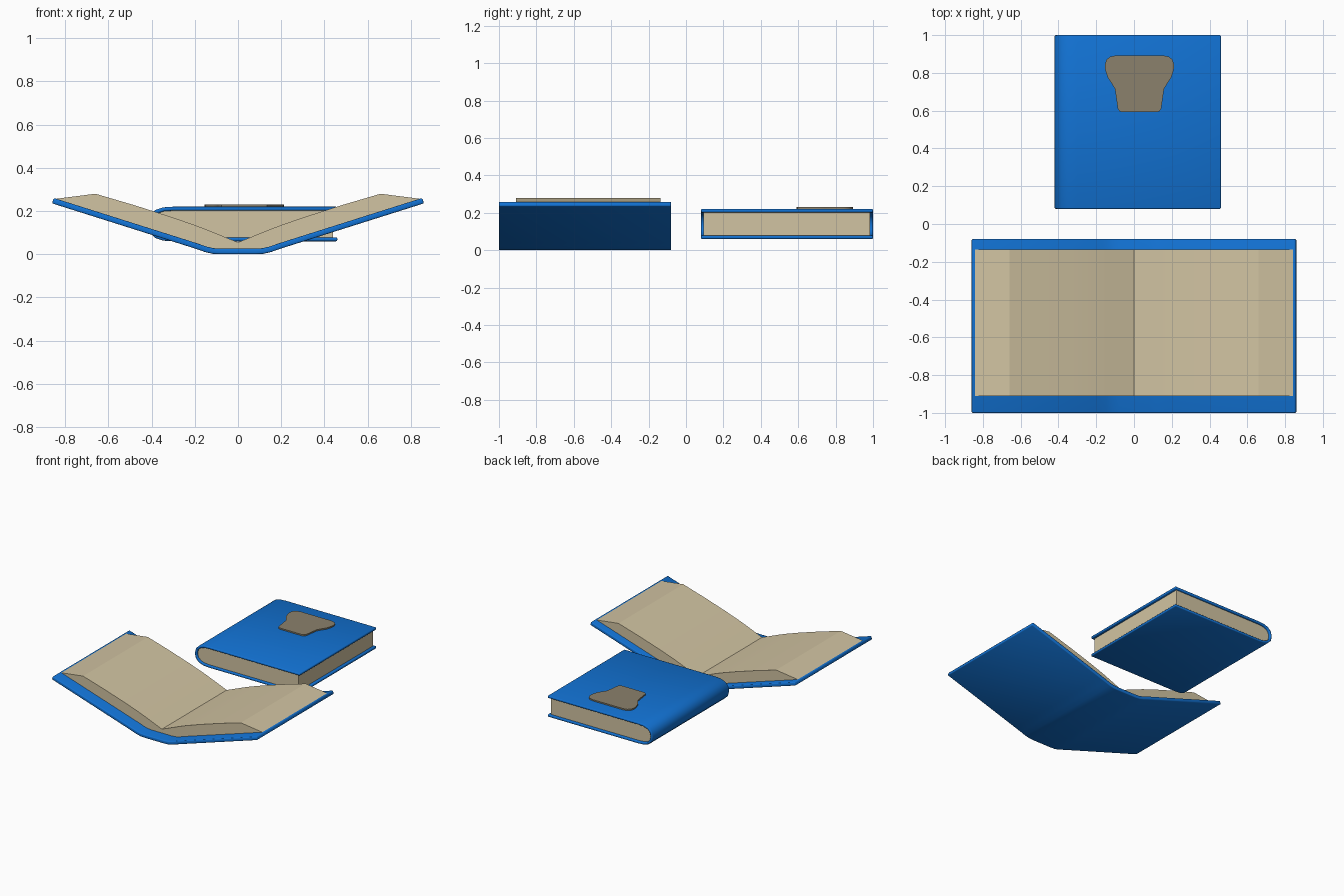
import bpy, bmesh

if "Cube" in bpy.data.objects:
    bpy.data.objects.remove(bpy.data.objects["Cube"])


def material(name, rgb):
    m = bpy.data.materials.new(name)
    m.diffuse_color = (*rgb, 1)
    m.use_nodes = True
    m.node_tree.nodes["Principled BSDF"].inputs["Base Color"].default_value = m.diffuse_color
    return m


BLUE = material("cover_blue", (0.006, 0.17, 0.66))
PAPER = material("paper", (0.64, 0.55, 0.36))
TAN = material("emblem_tan", (0.26, 0.22, 0.15))


def finish(bm, name, mat, angle=0.6):
    bmesh.ops.recalc_face_normals(bm, faces=bm.faces)
    me = bpy.data.meshes.new(name)
    bm.to_mesh(me)
    bm.free()
    ob = bpy.data.objects.new(name, me)
    bpy.context.collection.objects.link(ob)
    me.materials.append(mat)
    bpy.ops.object.select_all(action='DESELECT')
    bpy.context.view_layer.objects.active = ob
    ob.select_set(True)
    bpy.ops.object.shade_smooth_by_angle(angle=angle)
    return ob


def solid(name, outline, offset, mat, angle=0.6):
    """Closed outline of 3D points swept by an offset vector."""
    bm = bmesh.new()
    face = bm.faces.new([bm.verts.new(p) for p in outline])
    new = bmesh.ops.extrude_face_region(bm, geom=[face], use_keep_orig=True)
    bmesh.ops.translate(bm, vec=offset,
                        verts=[v for v in new["geom"] if isinstance(v, bmesh.types.BMVert)])
    return finish(bm, name, mat, angle)


def cover(name, path, y0, y1, thickness):
    """Bent board: a ribbon along an x-z centre line, thickened and softened."""
    bm = bmesh.new()
    rows = [[bm.verts.new((x, y, z)) for y in (y0, y1)] for x, z in path]
    for a, b in zip(rows, rows[1:]):
        bm.faces.new((a[0], b[0], b[1], a[1]))
    ob = finish(bm, name, BLUE)
    s = ob.modifiers.new("thickness", 'SOLIDIFY')
    s.thickness, s.offset, s.use_even_offset = thickness, 0, True
    b = ob.modifiers.new("soft_edges", 'BEVEL')
    b.width, b.segments, b.limit_method, b.angle_limit = 0.006, 2, 'ANGLE', 1.0
    return ob


def mirrored(half):
    """Complete a right-hand half profile, running from right to left."""
    return half + [(-x, z) for x, z in reversed(half) if x > 0]


# Open book: V-shaped cover with a flattened spine
open_path = mirrored([(0.857, 0.248), (0.24, 0.053), (0.19, 0.037), (0.15, 0.023),
                      (0.115, 0.015), (0.08, 0.013)])
cover("open_cover", open_path, -1.0, -0.08, 0.026)

# Open book pages: two curved stacks meeting at the spine
page_top = mirrored([(0.848, 0.256), (0.66, 0.28), (0.48, 0.227), (0.31, 0.173),
                     (0.2, 0.135), (0.15, 0.116), (0.0, 0.055)])
page_base = [(x * 0.985, z) for x, z in reversed(open_path)]
solid("open_pages", [(x, -0.91, z) for x, z in page_top + page_base], (0, 0.775, 0), PAPER, 0.2)

# Closed book: U-shaped cover with a rounded spine
half = [(0.46, 0.071), (-0.32, 0.071), (-0.355, 0.074), (-0.385, 0.085),
        (-0.405, 0.104), (-0.412, 0.125)]
closed_path = [(x, 0.14 + s * z) for x, z in half for s in (1,)]
closed_path += [(x, 0.14 - z) for x, z in reversed(half)]
spine = [(0.46, 0.211), (-0.3, 0.211), (-0.345, 0.208), (-0.38, 0.196), (-0.403, 0.173), (-0.411, 0.14)]
closed_path = spine + [(x, 0.28 - z) for x, z in reversed(spine[:-1])]
cover("closed_cover", closed_path, 0.08, 1.0, 0.018)

# Closed book pages
pages = [(min(x, 0.44), z) for x, z in closed_path]
solid("closed_pages", [(x, 0.093, z) for x, z in pages], (0, 0.892, 0), PAPER)

# Raised shield-like plate on the closed cover
plate = [(0.125, 0.892), (0.155, 0.886), (0.175, 0.87), (0.183, 0.845), (0.181, 0.815),
         (0.168, 0.775), (0.145, 0.74), (0.13, 0.715), (0.122, 0.66), (0.115, 0.61),
         (0.106, 0.597), (0.09, 0.592)]
solid("cover_plate", [(x + 0.029, y, 0.212) for x, y in mirrored(plate)[:len(plate)]]
      + [(0.029 - x, y, 0.212) for x, y in reversed(plate)], (0, 0, 0.018), TAN)
